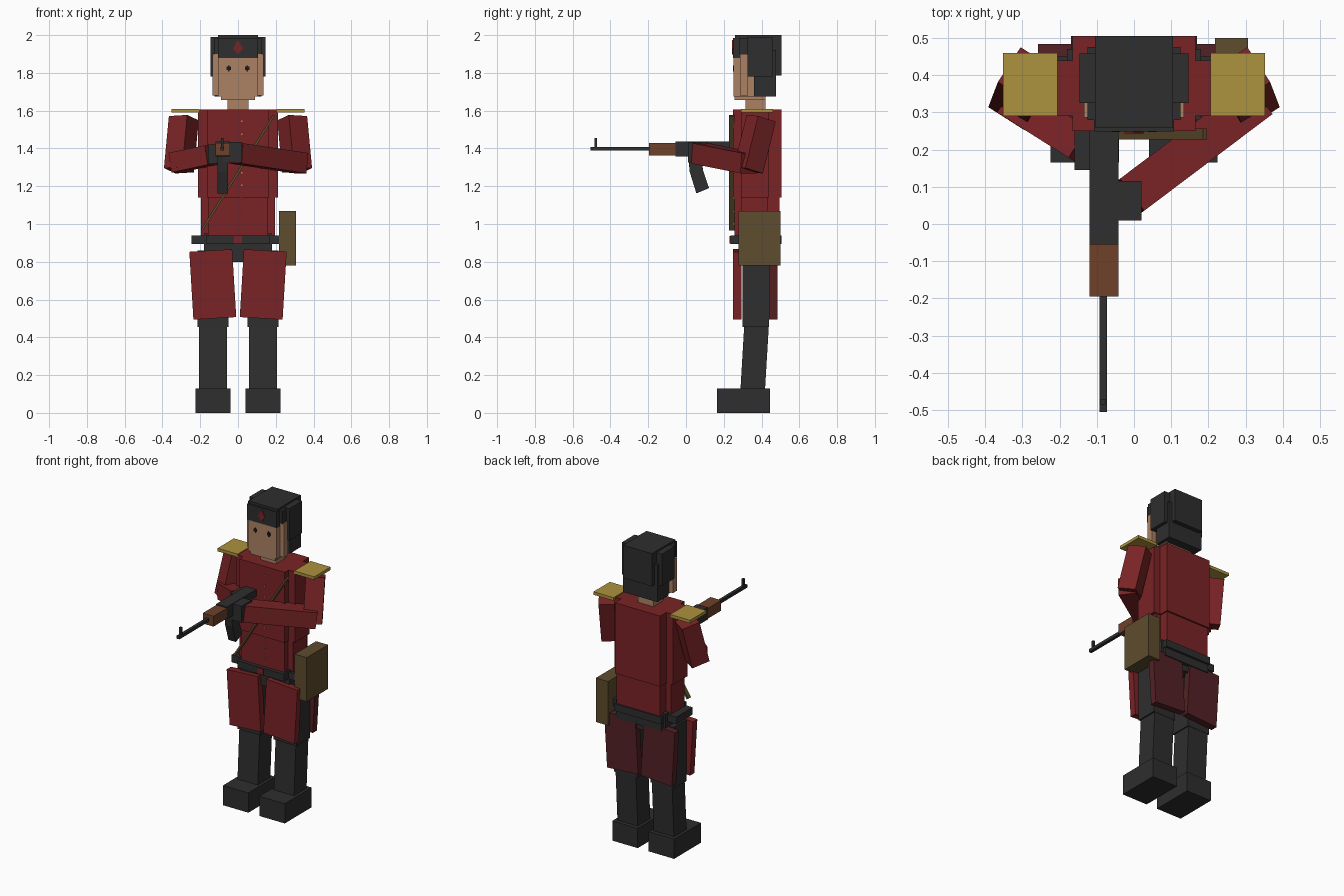
import bpy, bmesh
from mathutils import Vector, Matrix

if "Cube" in bpy.data.objects:
    bpy.data.objects.remove(bpy.data.objects["Cube"])


def material(name, r, g, b):
    lin = [((c / 255 + 0.055) / 1.055) ** 2.4 for c in (r, g, b)] + [1]
    m = bpy.data.materials.new(name)
    m.use_nodes = True
    m.diffuse_color = lin
    bsdf = m.node_tree.nodes["Principled BSDF"]
    bsdf.inputs["Base Color"].default_value = lin
    bsdf.inputs["Roughness"].default_value = 0.9
    return m


RED = material("coat red", 122, 35, 37)
MAROON = material("dark maroon", 84, 33, 36)
DARK = material("charcoal", 46, 46, 46)
SKIN = material("skin", 172, 130, 100)
GOLD = material("gold", 172, 146, 62)
OLIVE = material("olive canvas", 94, 76, 46)
WOOD = material("wood", 110, 65, 42)
BLACK = material("eye black", 28, 24, 24)


def finish(name, bm, mat):
    bmesh.ops.recalc_face_normals(bm, faces=bm.faces)
    me = bpy.data.meshes.new(name)
    bm.to_mesh(me)
    bm.free()
    me.materials.append(mat)
    ob = bpy.data.objects.new(name, me)
    bpy.context.collection.objects.link(ob)
    return ob


def solid(name, mat, matrix):
    bm = bmesh.new()
    bmesh.ops.create_cube(bm, size=1, matrix=matrix)
    return finish(name, bm, mat)


def box(name, mat, x, y, z, turn=0):
    """Box between limits, optionally turned about the y axis."""
    mid = Vector([(a + b) / 2 for a, b in (x, y, z)])
    size = [abs(b - a) for a, b in (x, y, z)]
    return solid(name, mat, Matrix.Translation(mid) @ Matrix.Rotation(turn, 4, 'Y')
                 @ Matrix.Diagonal(size + [1]))


def wide(name, mat, half, y, z):
    return box(name, mat, (-half, half), y, z)


def pair(name, mat, x, y, z, turn=0):
    for side, s in (("left", 1), ("right", -1)):
        box(side + "_" + name, mat, (s * x[0], s * x[1]), y, z, s * turn)


def beam(name, mat, p, q, w, h, ref):
    """Square bar from p to q; ref sets its twist."""
    p, q = Vector(p), Vector(q)
    d = (q - p).normalized()
    u = d.cross(Vector(ref)).normalized()
    v = u.cross(d)
    rot = Matrix((u, v, d)).transposed().to_4x4()
    return solid(name, mat, Matrix.Translation((p + q) / 2) @ rot
                 @ Matrix.Diagonal((w, h, (q - p).length, 1)))


def plate(name, mat, pts, axis, a, b):
    """Outline extruded along x (axis 0) or y (axis 1)."""
    bm = bmesh.new()
    vs = [bm.verts.new((a, p, z) if axis == 0 else (p, a, z)) for p, z in pts]
    ext = bmesh.ops.extrude_face_region(bm, geom=[bm.faces.new(vs)])
    move = Vector((b - a, 0, 0) if axis == 0 else (0, b - a, 0))
    bmesh.ops.translate(bm, vec=move,
                        verts=[g for g in ext["geom"] if isinstance(g, bmesh.types.BMVert)])
    # keep the starting cap so the plate is closed
    if len(bm.faces) == len(pts) + 1:
        bm.faces.new(vs)
    return finish(name, bm, mat)


# Legs and boots
pair("boot", DARK, (0.04, 0.225), (0.165, 0.445), (0, 0.13))
pair("thigh", DARK, (0.05, 0.215), (0.30, 0.44), (0.455, 0.86))
for side, s in (("left", 1), ("right", -1)):
    beam(side + "_shin", DARK, (s * 0.132, 0.352, 0.1), (s * 0.132, 0.375, 0.49),
         0.148, 0.13, (0, 1, 0))

# Hips, belt and coat tails
wide("hips", DARK, 0.18, (0.28, 0.47), (0.8, 0.95))
wide("belt_middle", DARK, 0.17, (0.235, 0.505), (0.893, 0.94))
wide("belt_sides", DARK, 0.245, (0.28, 0.45), (0.893, 0.94))
wide("belt_buckle", RED, 0.02, (0.229, 0.236), (0.897, 0.937))
wide("back_belt_flap", DARK, 0.165, (0.42, 0.49), (0.84, 0.9))
pair("front_coat_skirt", RED, (0.02, 0.247), (0.25, 0.295), (0.5, 0.86), 0.06)
pair("back_coat_tail", MAROON, (0.02, 0.247), (0.44, 0.484), (0.5, 0.86), 0.06)

# Torso
wide("chest", RED, 0.165, (0.25, 0.505), (1.14, 1.605))
wide("chest_sides", RED, 0.213, (0.29, 0.44), (1.14, 1.605))
wide("waist", RED, 0.158, (0.258, 0.495), (0.94, 1.14))
wide("waist_sides", RED, 0.195, (0.295, 0.435), (0.94, 1.14))
for i in range(9):
    z = 1.0 + i * 0.068
    box("coat_button", GOLD, (0.016, 0.024), (0.246, 0.262), (z - 0.004, z + 0.004))
beam("shoulder_strap", OLIVE, (-0.19, 0.242, 0.97), (0.19, 0.242, 1.575),
     0.012, 0.03, (0, 1, 0))
box("satchel", OLIVE, (0.218, 0.306), (0.278, 0.5), (0.78, 1.07))
pair("epaulette", GOLD, (0.206, 0.352), (0.29, 0.46), (1.59, 1.61))

# Arms and gloves
for side, s in (("left", 1), ("right", -1)):
    beam(side + "_upper_arm", RED, (s * 0.287, 0.398, 1.56), (s * 0.313, 0.33, 1.285),
         0.115, 0.115, (s * 0.84, 0.55, 0))
beam("left_forearm", RED, (0.335, 0.335, 1.322), (-0.01, 0.075, 1.374), 0.108, 0.108, (0, 0, 1))
beam("right_forearm", RED, (-0.335, 0.335, 1.325), (-0.143, 0.214, 1.365), 0.095, 0.105, (0, 0, 1))
box("left_glove", DARK, (-0.08, 0.02), (0.01, 0.115), (1.325, 1.434))
box("right_glove", DARK, (-0.16, -0.08), (0.145, 0.25), (1.32, 1.42))

# Rifle
box("rifle_receiver", DARK, (-0.12, -0.042), (-0.055, 0.1), (1.357, 1.437))
box("rifle_stock", DARK, (-0.12, -0.042), (0.1, 0.27), (1.39, 1.437))
box("rifle_foregrip", WOOD, (-0.12, -0.042), (-0.195, -0.055), (1.362, 1.43))
box("rifle_barrel", DARK, (-0.093, -0.073), (-0.505, -0.19), (1.388, 1.408))
box("rifle_sight", DARK, (-0.09, -0.076), (-0.485, -0.47), (1.4, 1.455))
plate("rifle_magazine", DARK, [(0.01, 1.37), (0.02, 1.275), (0.055, 1.162), (0.122, 1.19),
                               (0.09, 1.285), (0.08, 1.37)], 0, -0.108, -0.054)

# Head
wide("neck", SKIN, 0.056, (0.315, 0.42), (1.59, 1.69))
wide("head", SKIN, 0.105, (0.252, 0.44), (1.675, 1.95))
wide("chin", SKIN, 0.09, (0.256, 0.42), (1.657, 1.68))
pair("cheek", SKIN, (0.1, 0.134), (0.286, 0.328), (1.68, 1.9))
pair("eye", BLACK, (0.037, 0.06), (0.248, 0.254), (1.815, 1.833))
pair("eye_corner", BLACK, (0.044, 0.052), (0.249, 0.254), (1.807, 1.84))

# Fur hat
wide("hat_crown", DARK, 0.105, (0.26, 0.505), (1.93, 2.0))
wide("hat_front", DARK, 0.107, (0.249, 0.285), (1.88, 1.985))
wide("hat_back", DARK, 0.105, (0.42, 0.505), (1.785, 1.99))
wide("hat_neck_flap", DARK, 0.125, (0.36, 0.476), (1.675, 1.92))
pair("hat_ear_flap", DARK, (0.09, 0.146), (0.326, 0.458), (1.78, 1.99))
pair("hat_brow", DARK, (0.09, 0.125), (0.28, 0.33), (1.9, 1.985))
plate("hat_badge", RED, [(0, 1.897), (0.026, 1.93), (0, 1.975), (-0.026, 1.93)],
      1, 0.244, 0.251)
